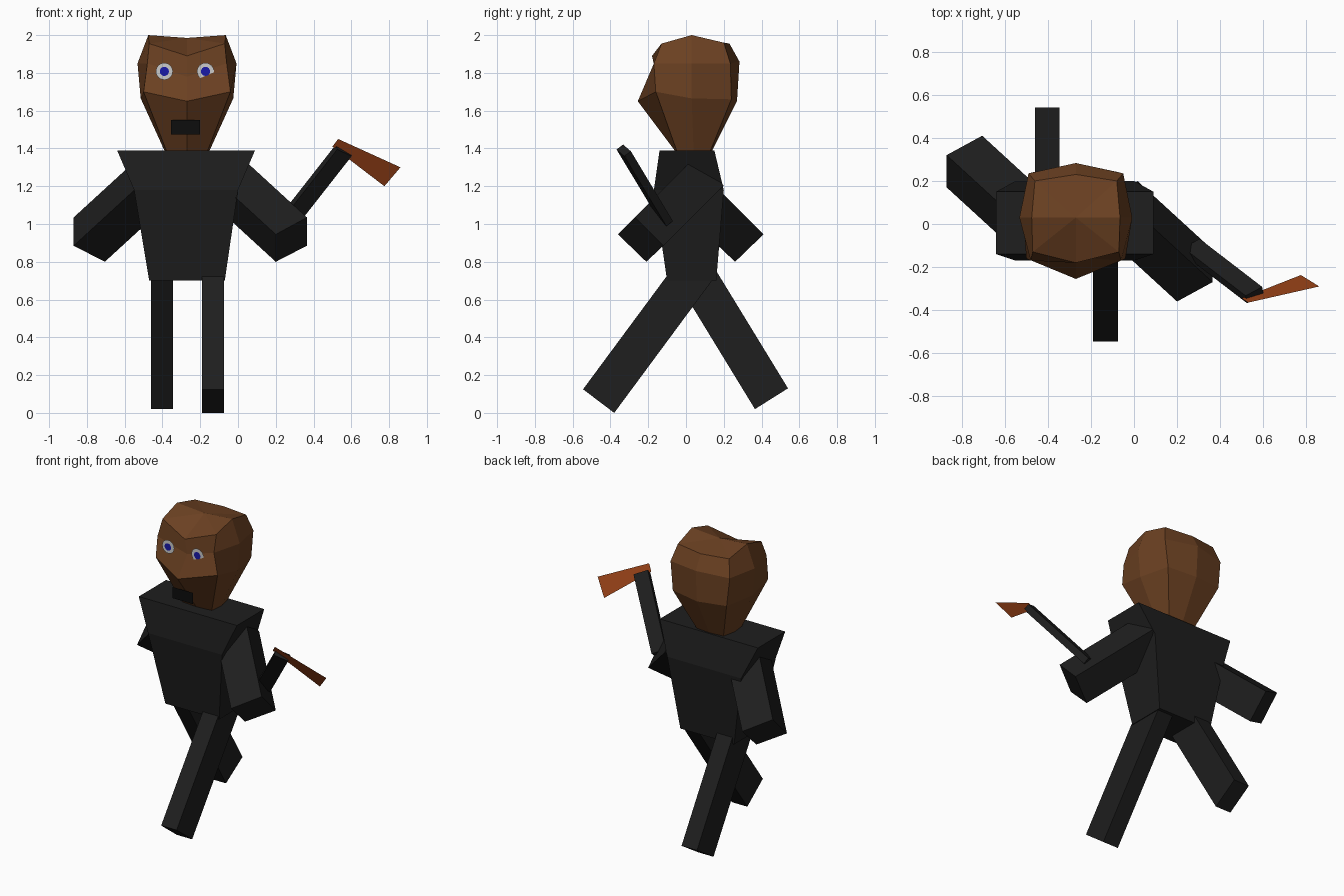
import bpy, math
from mathutils import Vector

if "Cube" in bpy.data.objects:
    bpy.data.objects.remove(bpy.data.objects["Cube"])


def material(name, rgb):
    m = bpy.data.materials.new(name)
    m.diffuse_color = (*rgb, 1)
    m.use_nodes = True
    m.node_tree.nodes["Principled BSDF"].inputs["Base Color"].default_value = m.diffuse_color
    return m


CLOTH = material("cloth", (0.013, 0.013, 0.013))
DARK = material("dark", (0.004, 0.004, 0.004))
SKIN = material("skin", (0.15, 0.053, 0.016))
BLADE = material("blade", (0.32, 0.055, 0.009))
WHITE = material("eye_white", (0.8, 0.8, 0.8))
BLUE = material("eye_blue", (0.01, 0.01, 0.4))


def loft(name, rings, mat, cap=True):
    """Join equal-sized rings of points with quads; cap the ends."""
    n = len(rings[0])
    verts = [tuple(p) for r in rings for p in r]
    faces = [(k * n + i, k * n + (i + 1) % n, (k + 1) * n + (i + 1) % n, (k + 1) * n + i)
             for k in range(len(rings) - 1) for i in range(n)]
    faces.append(tuple(reversed(range(n))))
    if cap:
        faces.append(tuple(range(len(verts) - n, len(verts))))
    else:  # fan to a centre point
        verts.append((CX, 0.03, 1.985))
        s = len(verts) - 1 - n
        faces += [(s + i, s + (i + 1) % n, s + n) for i in range(n)]
    me = bpy.data.meshes.new(name)
    me.from_pydata(verts, [], faces)
    ob = bpy.data.objects.new(name, me)
    bpy.context.collection.objects.link(ob)
    me.materials.append(mat)
    bpy.context.view_layer.objects.active = ob
    bpy.ops.object.mode_set(mode='EDIT')
    bpy.ops.mesh.select_all(action='SELECT')
    bpy.ops.mesh.normals_make_consistent(inside=False)
    bpy.ops.object.mode_set(mode='OBJECT')
    return ob


def prism(name, face, vec, mat):
    face = [Vector(p) for p in face]
    return loft(name, [face, [p + Vector(vec) for p in face]], mat)


def flat(name, pts, mat):
    me = bpy.data.meshes.new(name)
    me.from_pydata(pts, [], [tuple(range(len(pts)))])
    me.materials.append(mat)
    bpy.context.collection.objects.link(bpy.data.objects.new(name, me))


CX = -0.27

# Torso: three rectangular sections
def rect(x0, x1, y0, y1, z):
    return [(x0, y0, z), (x1, y0, z), (x1, y1, z), (x0, y1, z)]

loft("torso", [rect(-0.47, -0.07, -0.10, 0.16, 0.70),
               rect(-0.55, 0.0, -0.17, 0.20, 1.18),
               rect(-0.64, 0.09, -0.14, 0.15, 1.39)], CLOTH)

# Arms: the second is the first turned half a circle about z
hand = [(0.365, -0.12, 0.885), (0.365, -0.27, 1.035), (0.20, -0.36, 0.945), (0.20, -0.21, 0.80)]
prism("arm_forward", hand, (-0.348, 0.319, 0.319), CLOTH)
prism("arm_back", [(-0.505 - x, 0.05 - y, z) for x, y, z in hand], (0.348, -0.319, 0.319), CLOTH)

# Legs: foot edge (y, z) pairs and the direction up to the hip
for name, x0, x1, a, b, up in (
        ("leg_forward", -0.19, -0.075, (-0.545, 0.125), (-0.38, 0.0), (0, 0.54, 0.73)),
        ("leg_back", -0.46, -0.345, (0.54, 0.13), (0.365, 0.02), (0, -0.44, 0.72))):
    prism(name, [(x0, *a), (x1, *a), (x1, *b), (x0, *b)], up, CLOTH)

# Axe handle
start, end = Vector((0.27, -0.107, 1.02)), Vector((0.56, -0.33, 1.39))
d = (end - start).normalized()
u = Vector((0.8, 0.45, -0.4))
u = (u - d * u.dot(d)).normalized()
v = d.cross(u)
prism("axe_handle", [start + u * i * 0.047 + v * j * 0.022
                     for i, j in ((-1, -1), (1, -1), (1, 1), (-1, 1))], end - start, CLOTH)

# Axe blade: a flat sheet
flat("axe_blade", [(0.50, -0.345, 1.41), (0.53, -0.365, 1.45),
                   (0.86, -0.29, 1.30), (0.775, -0.237, 1.20)], BLADE)

# Head: half rings from front centre to back centre, mirrored
halves = [
    [(0, -0.06, 1.39), (0.11, -0.05, 1.39), (0.12, 0.04, 1.39), (0.10, 0.13, 1.39), (0, 0.14, 1.39)],
    [(0, -0.255, 1.65), (0.23, -0.16, 1.70), (0.245, 0.03, 1.665), (0.20, 0.24, 1.66), (0, 0.27, 1.65)],
    [(0, -0.155, 1.78), (0.21, -0.17, 1.85), (0.262, 0.03, 1.85), (0.22, 0.235, 1.85), (0, 0.283, 1.86)],
    [(0, -0.18, 1.89), (0.20, -0.13, 1.955), (0.205, 0.03, 2.0), (0.19, 0.20, 1.96), (0, 0.23, 1.955)],
]
loft("head", [[(CX + x, y, z) for x, y, z in h] + [(CX - x, y, z) for x, y, z in h[3:0:-1]]
              for h in halves], SKIN, cap=False)

# Eyes: flat discs facing forward
def disc(name, x, y, r, mat):
    flat(name, [(x + r * math.cos(t * math.pi / 12), y, 1.808 + r * math.sin(t * math.pi / 12))
                for t in range(24)], mat)

for side, x in (("left", -0.39), ("right", -0.172)):
    disc("eye_" + side, x, -0.184, 0.045, WHITE)
    disc("pupil_" + side, x, -0.188, 0.024, BLUE)

# Mouth: flat patch
flat("mouth", [(-0.355, -0.19, 1.475), (-0.2, -0.19, 1.475),
               (-0.2, -0.19, 1.55), (-0.355, -0.19, 1.55)], DARK)
